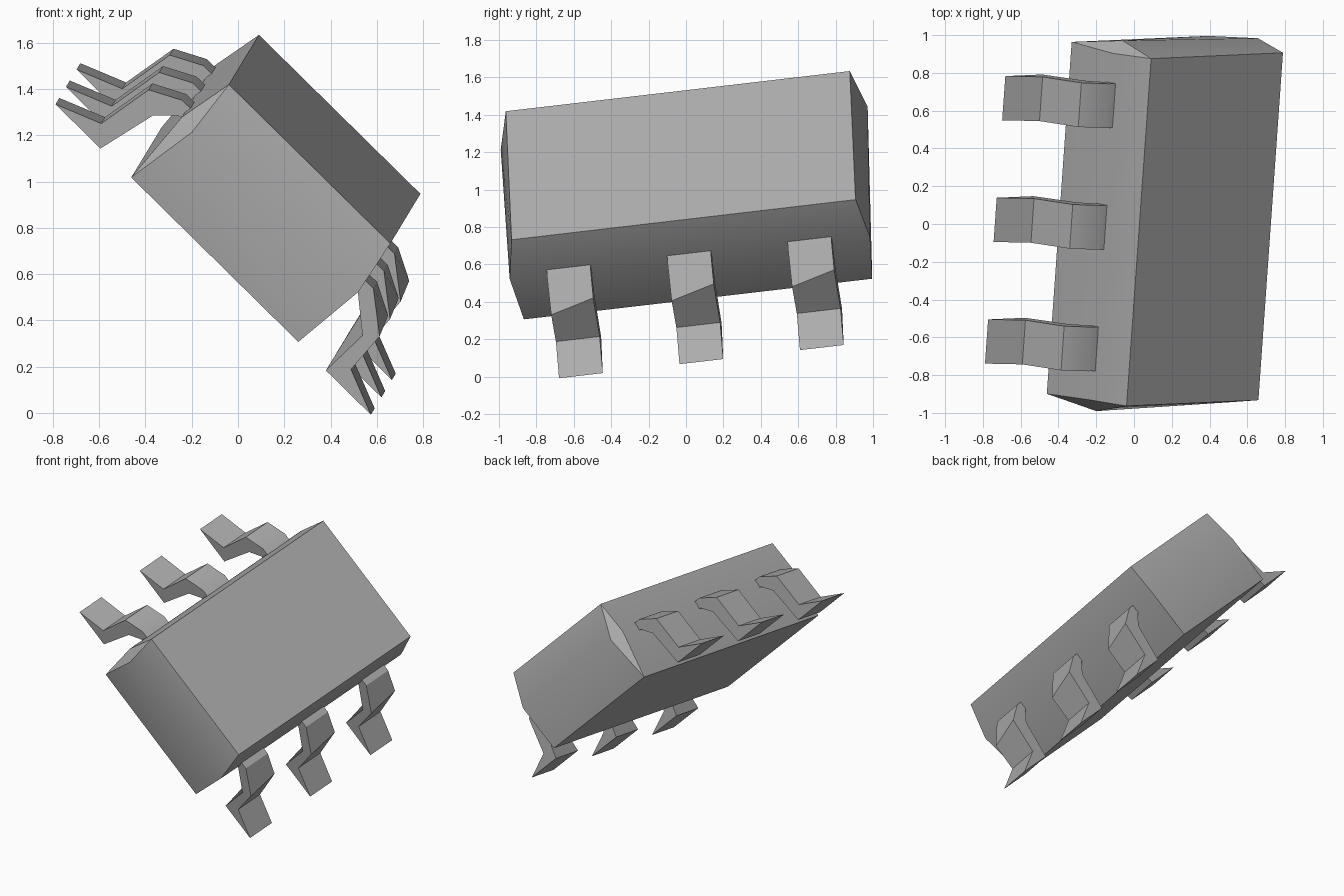
import bpy, bmesh
from mathutils import Matrix, Vector

cube = bpy.data.objects.get("Cube")
if cube:
    bpy.data.objects.remove(cube, do_unlink=True)

# Tilted frame of the chip: across, along, up
along = Vector((0.070, 0.990, 0.1155)).normalized()
across = Vector((0.711, 0.0254, -0.701))
across = (across - along * across.dot(along)).normalized()
up = across.cross(along)
frame = Matrix.Translation((0.17, 0.01, 0.977)) @ Matrix((across, along, up)).transposed().to_4x4()

grey = bpy.data.materials.new("plain_grey")
grey.use_nodes = True
colour = (0.42, 0.42, 0.42, 1)
grey.diffuse_color = colour
grey.node_tree.nodes["Principled BSDF"].inputs["Base Color"].default_value = colour


def finish(name, bm):
    bmesh.ops.recalc_face_normals(bm, faces=bm.faces)
    bm.transform(frame)
    mesh = bpy.data.meshes.new(name)
    bm.to_mesh(mesh)
    bm.free()
    mesh.materials.append(grey)
    obj = bpy.data.objects.new(name, mesh)
    bpy.context.collection.objects.link(obj)
    bpy.ops.object.select_all(action="DESELECT")
    obj.select_set(True)
    bpy.context.view_layer.objects.active = obj
    bpy.ops.object.shade_smooth_by_angle(angle=0.5)


# Package body: top and bottom rectangles with a bulging middle ridge
body = bmesh.new()
for end in (-1, 1):
    for side in (-1, 1):
        body.verts.new((side * 0.49, end * 0.928, 0.293))
        body.verts.new((side * 0.507, end * 0.94, -0.293))
    body.verts.new((0.538, end * 0.972, 0.05))
    body.verts.new((-0.46, end * 0.99, 0.04))
    body.verts.new((-0.535, end * 0.925, 0.05))
bmesh.ops.convex_hull(body, input=body.verts)
bmesh.ops.dissolve_limit(body, angle_limit=0.02, verts=body.verts, edges=body.edges)
finish("chip_body", body)

# Gull-wing leads: (distance out, height), from the body round the foot and back
straight = [(0.45, 0.08), (0.58, 0.08), (0.715, 0.01), (0.758, -0.24),
            (0.957, -0.32), (0.684, -0.32), (0.623, -0.055), (0.545, 0.02), (0.45, 0.02)]
# The front edges of the right-hand leads are bent lower at the knee
bent = list(straight)
bent[2], bent[6] = (0.745, -0.05), (0.69, -0.1)


def lead(name, side, centre, front, back):
    bm = bmesh.new()
    rings = [[bm.verts.new((side * out, centre + shift, h)) for out, h in profile]
             for profile, shift in ((front, -0.118), (back, 0.118))]
    count = len(front)
    for ring in rings:
        bm.faces.new(ring)
    for i in range(count):
        j = (i + 1) % count
        bm.faces.new((rings[0][i], rings[0][j], rings[1][j], rings[1][i]))
    finish(name, bm)


for place, centre in (("front", -0.65), ("middle", 0.0), ("back", 0.65)):
    lead("right_lead_" + place, -1, centre, straight, straight)
    lead("left_lead_" + place, 1, centre, bent, straight)
